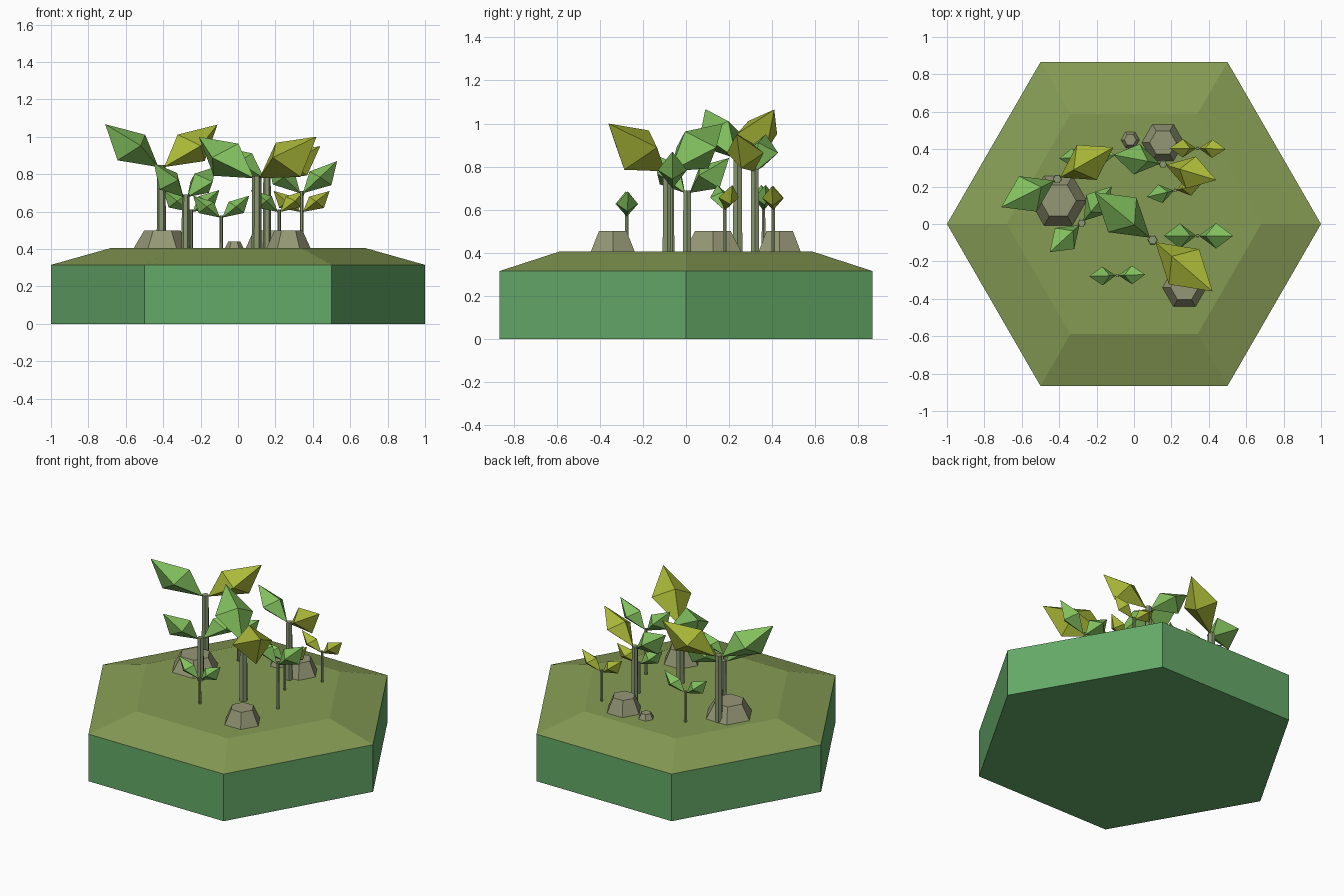
import bpy, bmesh
from math import cos, sin, pi
from mathutils import Vector

if "Cube" in bpy.data.objects:
    bpy.data.objects.remove(bpy.data.objects["Cube"])


def material(name, r, g, b):
    m = bpy.data.materials.new(name)
    m.diffuse_color = (r, g, b, 1)
    m.use_nodes = True
    m.node_tree.nodes["Principled BSDF"].inputs["Base Color"].default_value = m.diffuse_color
    return m


SOIL = material("soil_green", 0.13, 0.40, 0.14)
GRASS = material("grass_olive", 0.24, 0.33, 0.09)
STONE = material("stone", 0.30, 0.31, 0.18)
BARK = material("bark", 0.26, 0.32, 0.17)
GREEN = material("leaf_green", 0.22, 0.52, 0.11)
YELLOW = material("leaf_yellow", 0.40, 0.48, 0.04)


def make_object(name, verts, faces, mats, face_mats=None):
    me = bpy.data.meshes.new(name)
    me.from_pydata([tuple(v) for v in verts], [], faces)
    for m in mats:
        me.materials.append(m)
    for i, k in enumerate(face_mats or []):
        me.polygons[i].material_index = k
    bm = bmesh.new()
    bm.from_mesh(me)
    bmesh.ops.recalc_face_normals(bm, faces=bm.faces)
    bm.to_mesh(me)
    bm.free()
    ob = bpy.data.objects.new(name, me)
    bpy.context.collection.objects.link(ob)
    return ob


def hex_stack(name, x, y, rings, mats, side_mats=None):
    """Stacked hexagon rings given as (radius, z), capped at both ends."""
    verts = [(x + r * cos(i * pi / 3), y + r * sin(i * pi / 3), z)
             for r, z in rings for i in range(6)]
    faces, fm = [], []
    for k in range(len(rings) - 1):
        for i in range(6):
            j = (i + 1) % 6
            faces.append((k * 6 + i, k * 6 + j, k * 6 + 6 + j, k * 6 + 6 + i))
            fm.append(side_mats[k] if side_mats else 0)
    faces += [tuple(range(6)), tuple(range(len(verts) - 6, len(verts)))]
    fm += [0, len(mats) - 1]
    return make_object(name, verts, faces, mats, fm)


def leaf(name, root, tip, mat):
    """Skewed eight-sided diamond from root to tip."""
    a, b = Vector(root), Vector(tip)
    axis = b - a
    size = axis.length
    side = axis.cross(Vector((0, 0, 1))).normalized()
    up = side.cross(axis).normalized()
    ring = [a + axis * 0.42 + up * size * 0.24,
            a + axis * 0.5 + side * size * 0.27,
            a + axis * 0.56 - up * size * 0.29,
            a + axis * 0.5 - side * size * 0.27]
    faces = []
    for i in range(4):
        j = (i + 1) % 4
        faces += [(0, 2 + i, 2 + j), (1, 2 + j, 2 + i)]
    make_object(name, [a, b] + ring, faces, [mat])


# Hexagonal ground tile with sloped grassy rim
hex_stack("ground_tile", 0, 0, [(1, 0), (1, 0.315), (0.68, 0.405)],
          [SOIL, GRASS], [0, 1])

# Rocks: x, y, radius, top z
for n, (x, y, r, top) in enumerate([(-0.405, 0.125, 0.155, 0.5),
                                    (0.155, 0.435, 0.115, 0.5),
                                    (0.27, -0.34, 0.12, 0.5),
                                    (-0.02, 0.45, 0.052, 0.44)]):
    hex_stack(f"rock_{n + 1}", x, y, [(r, 0.4), (r * 0.62, top)], [STONE])

# Saplings: trunk x, y, radius, top z, left leaf tip, right leaf tip, leaf colours
trees = [
    (-0.41, 0.24, 0.025, 0.85, (-0.71, 0.09, 1.067), (-0.11, 0.41, 1.065), GREEN, YELLOW),
    (-0.28, 0.005, 0.022, 0.69, (-0.45, -0.15, 0.86), (-0.12, 0.20, 0.84), GREEN, GREEN),
    (0.10, -0.085, 0.027, 0.79, (-0.21, 0.17, 1.0), (0.42, -0.36, 1.0), GREEN, YELLOW),
    (0.155, 0.32, 0.022, 0.79, (-0.11, 0.37, 0.95), (0.44, 0.235, 0.95), GREEN, YELLOW),
    (0.34, -0.063, 0.010, 0.71, (0.16, -0.063, 0.87), (0.53, -0.063, 0.87), GREEN, GREEN),
    (-0.09, -0.275, 0.010, 0.58, (-0.24, -0.28, 0.685), (0.06, -0.27, 0.685), GREEN, GREEN),
    (0.34, 0.405, 0.010, 0.61, (0.19, 0.405, 0.71), (0.49, 0.40, 0.71), YELLOW, YELLOW),
    (0.22, 0.18, 0.010, 0.61, (0.07, 0.145, 0.715), (0.36, 0.215, 0.715), GREEN, YELLOW),
    (-0.25, 0.36, 0.010, 0.61, (-0.40, 0.35, 0.715), (-0.10, 0.37, 0.715), GREEN, GREEN),
]
for n, (x, y, r, top, left, right, ml, mr) in enumerate(trees):
    hex_stack(f"trunk_{n + 1}", x, y, [(r, 0.4), (r * 0.9, top)], [BARK])
    for label, tip, mat in (("left", left, ml), ("right", right, mr)):
        d = Vector((tip[0] - x, tip[1] - y, 0)).normalized() * r * 0.7
        leaf(f"leaf_{n + 1}_{label}", (x + d.x, y + d.y, top - 0.012), tip, mat)
